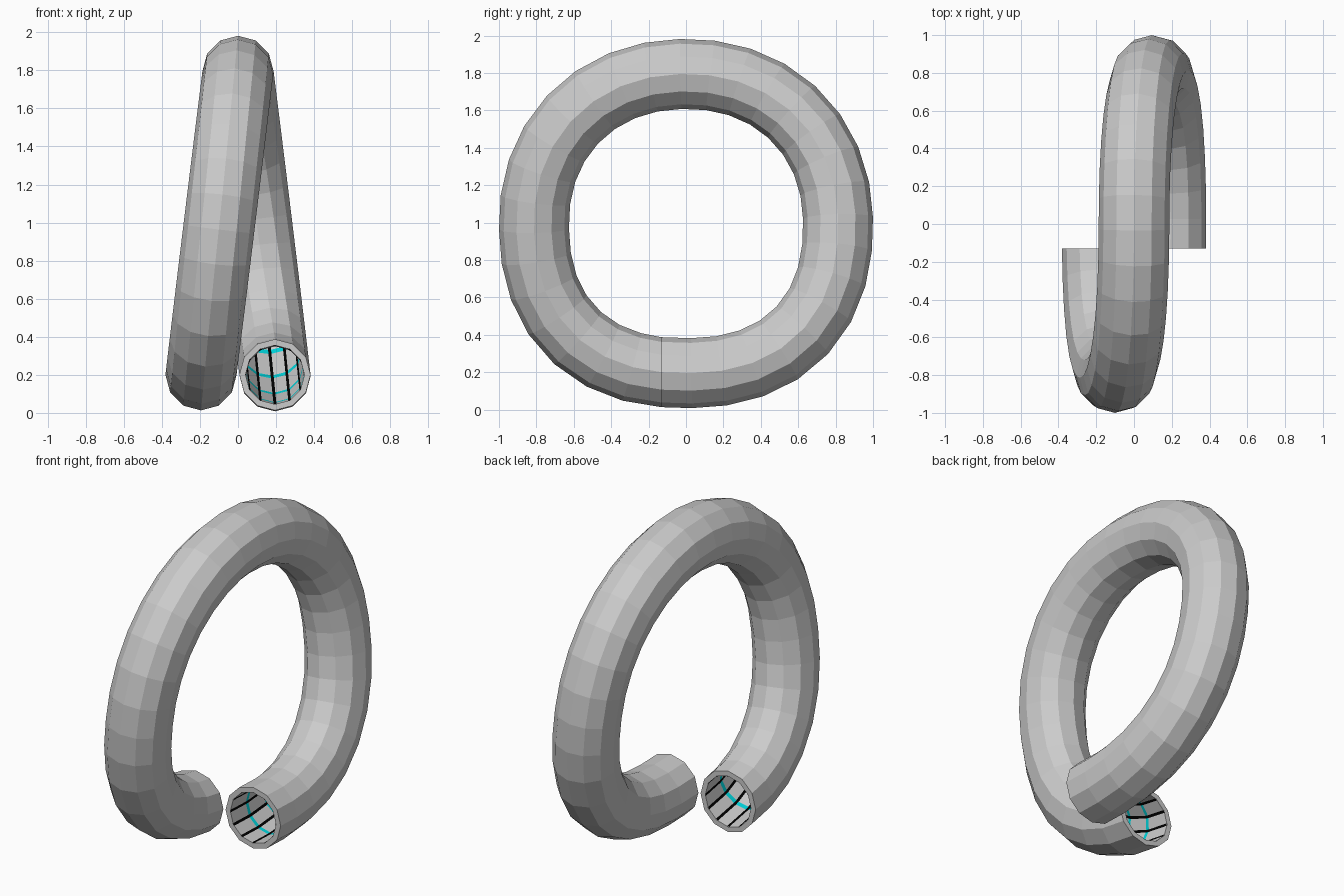
import bpy
from math import sin, cos, pi, radians
from mathutils import Vector

if "Cube" in bpy.data.objects:
    bpy.data.objects.remove(bpy.data.objects["Cube"])

SIDES, RINGS = 12, 32
R_OUT, R_IN = 0.187, 0.155
START = radians(-99.2)


def path(t):
    """Rounded-square loop that drifts sideways as it rises and falls."""
    a = START + t * 2 * pi
    c, s = cos(a), sin(a)
    n = 2.12 if s > 0 else 2.3
    r = (abs(c) ** n + abs(s) ** n) ** (-1 / n)
    y, z = 0.813 * r * c, 0.995 + 0.80 * r * s
    side = 1 if a < pi / 2 else -1
    return Vector((side * 0.195 * max(0, 1.795 - z) / 1.6, y, z))


def frame(t):
    # the two cut ends face straight along y
    if t <= 0 or t >= 1:
        tan = Vector((0, 1, 0))
    else:
        tan = (path(min(1, t + 0.01)) - path(max(0, t - 0.01))).normalized()
    u = Vector((1, 0, 0))
    u = (u - tan * u.dot(tan)).normalized()
    return path(t), u, u.cross(tan)


def ring_point(t, k, r):
    """Point on the 12-sided section; fractional k lies on a flat side."""
    p, u, v = frame(t)
    i = int(k // 1)
    f = k - i
    a, b = 2 * pi * i / SIDES, 2 * pi * (i + 1) / SIDES
    x = (1 - f) * cos(a) + f * cos(b)
    y = (1 - f) * sin(a) + f * sin(b)
    return p + (u * x + v * y) * r


def add_mesh(name, verts, faces):
    me = bpy.data.meshes.new(name)
    me.from_pydata(verts, [], faces)
    me.update()
    ob = bpy.data.objects.new(name, me)
    bpy.context.collection.objects.link(ob)
    return ob


def sweep(ts, ks, r):
    m = len(ks)
    verts = [ring_point(t, k, r) for t in ts for k in ks]
    faces = [(i * m + j, i * m + (j + 1) % m, (i + 1) * m + (j + 1) % m, (i + 1) * m + j)
             for i in range(len(ts) - 1) for j in range(m)]
    return verts, faces


def material(name, rgb):
    mat = bpy.data.materials.new(name)
    mat.diffuse_color = (*rgb, 1)
    mat.use_nodes = True
    mat.node_tree.nodes["Principled BSDF"].inputs["Base Color"].default_value = mat.diffuse_color
    return mat


# Outer shell with flat rims at both ends
ts = [i / RINGS for i in range(RINGS + 1)]
verts, faces = sweep(ts, range(SIDES), R_OUT)
faces = [f[::-1] for f in faces]
for t, base, flip in ((0, 0, False), (1, RINGS * SIDES, True)):
    inner = len(verts)
    verts += [ring_point(t, k, R_IN) for k in range(SIDES)]
    for j in range(SIDES):
        k = (j + 1) % SIDES
        f = (base + j, base + k, inner + k, inner + j)
        faces.append(f[::-1] if flip else f)
add_mesh("tube_shell", verts, faces)

# Inner lining: black lengthwise stripes and cyan cross rings
W = 0.1
lts = [0.0]
for i in range(1, RINGS):
    lts += [(i - 0.07) / RINGS, (i + 0.07) / RINGS]
lts.append(1.0)
ks = [k for i in range(SIDES) for k in (i + W, i + 1 - W)]
verts, faces = sweep(lts, ks, R_IN)
lining = add_mesh("tube_lining", verts, faces)
for mat in (material("lining_grey", (0.65, 0.65, 0.65)),
            material("stripe_black", (0.0, 0.0, 0.0)),
            material("ring_cyan", (0.0, 0.65, 0.7))):
    lining.data.materials.append(mat)
for p in lining.data.polygons:
    i, j = divmod(p.index, len(ks))
    p.material_index = 1 if j % 2 else (2 if i % 2 else 0)
